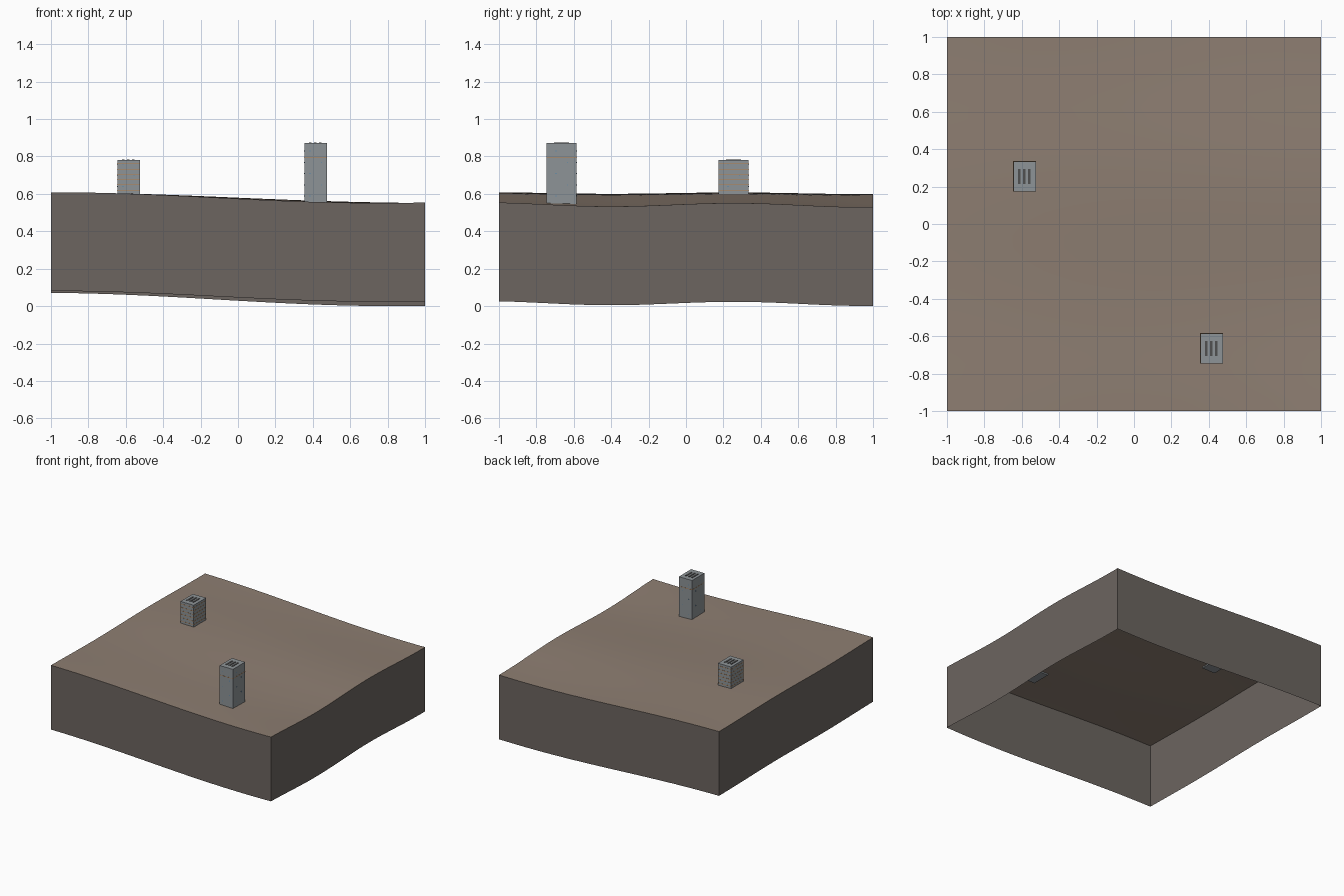
import bpy, bmesh
from math import sin, cos

cube = bpy.data.objects.get("Cube")
if cube:
    bpy.data.objects.remove(cube, do_unlink=True)


def material(name, r, g, b):
    m = bpy.data.materials.new(name)
    m.use_nodes = True
    m.diffuse_color = (r, g, b, 1)
    m.node_tree.nodes["Principled BSDF"].inputs["Base Color"].default_value = (r, g, b, 1)
    return m


SOIL = material("brown soil", 0.27, 0.21, 0.168)
EARTH = material("dark earth", 0.15, 0.13, 0.117)
CONCRETE = material("grey concrete", 0.27, 0.295, 0.31)
VENT = material("dark vent", 0.08, 0.08, 0.08)
ORANGE = material("orange trim", 0.5, 0.22, 0.07)
BLUE = material("blue glass", 0.08, 0.25, 0.45)


def make_object(name, bm, mat):
    mesh = bpy.data.meshes.new(name)
    bm.to_mesh(mesh)
    bm.free()
    mesh.materials.append(mat)
    obj = bpy.data.objects.new(name, mesh)
    bpy.context.collection.objects.link(obj)
    return obj


def add_box(bm, centre, size):
    verts = bmesh.ops.create_cube(bm, size=1)["verts"]
    for v in verts:
        v.co = [c + p * s for c, p, s in zip(centre, v.co, size)]


def ground(x, y):
    slope = 0.572 - 0.032 * sin(1.7 * x + 0.2)
    ripple = 0.01 * cos(4.6 * (y - 0.27)) - 0.003 * y
    swell = 0.008 * (1 - x * x) * (1 + x) * (1 - y * y)
    return slope + ripple * (0.7 + 0.3 * x) + swell


# Rolling ground surface
bm = bmesh.new()
bmesh.ops.create_grid(bm, x_segments=32, y_segments=32, size=1)
for v in bm.verts:
    v.co.z = ground(v.co.x, v.co.y)
depth = min(v.co.z for v in bm.verts)
skirt = bm.copy()
for f in bm.faces:
    f.smooth = True
make_object("ground", bm, SOIL)

# Skirt: the outline of the ground pulled straight down, open underneath
rim = [e for e in skirt.edges if e.is_boundary]
new = bmesh.ops.extrude_edge_only(skirt, edges=rim)["geom"]
for v in new:
    if isinstance(v, bmesh.types.BMVert):
        v.co.z -= depth
walls = {f for f in new if isinstance(f, bmesh.types.BMFace)}
bmesh.ops.delete(skirt, geom=[f for f in skirt.faces if f not in walls], context="FACES")
for f in skirt.faces:
    f.normal_update()
    if f.normal.dot(f.calc_center_median() * 1) < 0:
        f.normal_flip()
make_object("earth_skirt", skirt, EARTH)

WIDTH, LENGTH = 0.12, 0.16


def tower(prefix, x, y, top, bands):
    base = ground(x, y) - 0.012
    bm = bmesh.new()
    add_box(bm, (x, y, (base + top) / 2), (WIDTH, LENGTH, top - base))
    make_object(prefix + "_tower", bm, CONCRETE)

    # Three roof vents
    bm = bmesh.new()
    for i in (-1, 0, 1):
        add_box(bm, (x + i * 0.027 - 0.002, y, top), (0.015, 0.08, 0.006))
    make_object(prefix + "_roof_vents", bm, VENT)

    # Thin floor lines around the walls
    bm = bmesh.new()
    for z in bands:
        add_box(bm, (x, y, z), (WIDTH + 0.002, LENGTH + 0.002, 0.003))
    make_object(prefix + "_floor_lines", bm, ORANGE)

    # Tiny panes scattered over all four walls
    bm = bmesh.new()
    rows = int((top - base) / 0.06)
    for row in range(rows):
        z = base + 0.05 + row * 0.06
        shift = 0.03 if row % 2 else -0.03
        add_box(bm, (x + shift, y, z), (0.005, LENGTH + 0.002, 0.005))
        add_box(bm, (x, y + shift, z), (WIDTH + 0.002, 0.005, 0.005))
    make_object(prefix + "_panes", bm, BLUE)


tower("tall", 0.415, -0.665, 0.872, [0.795])
tower("short", -0.585, 0.255, 0.78, [0.62 + 0.028 * i for i in range(6)])
